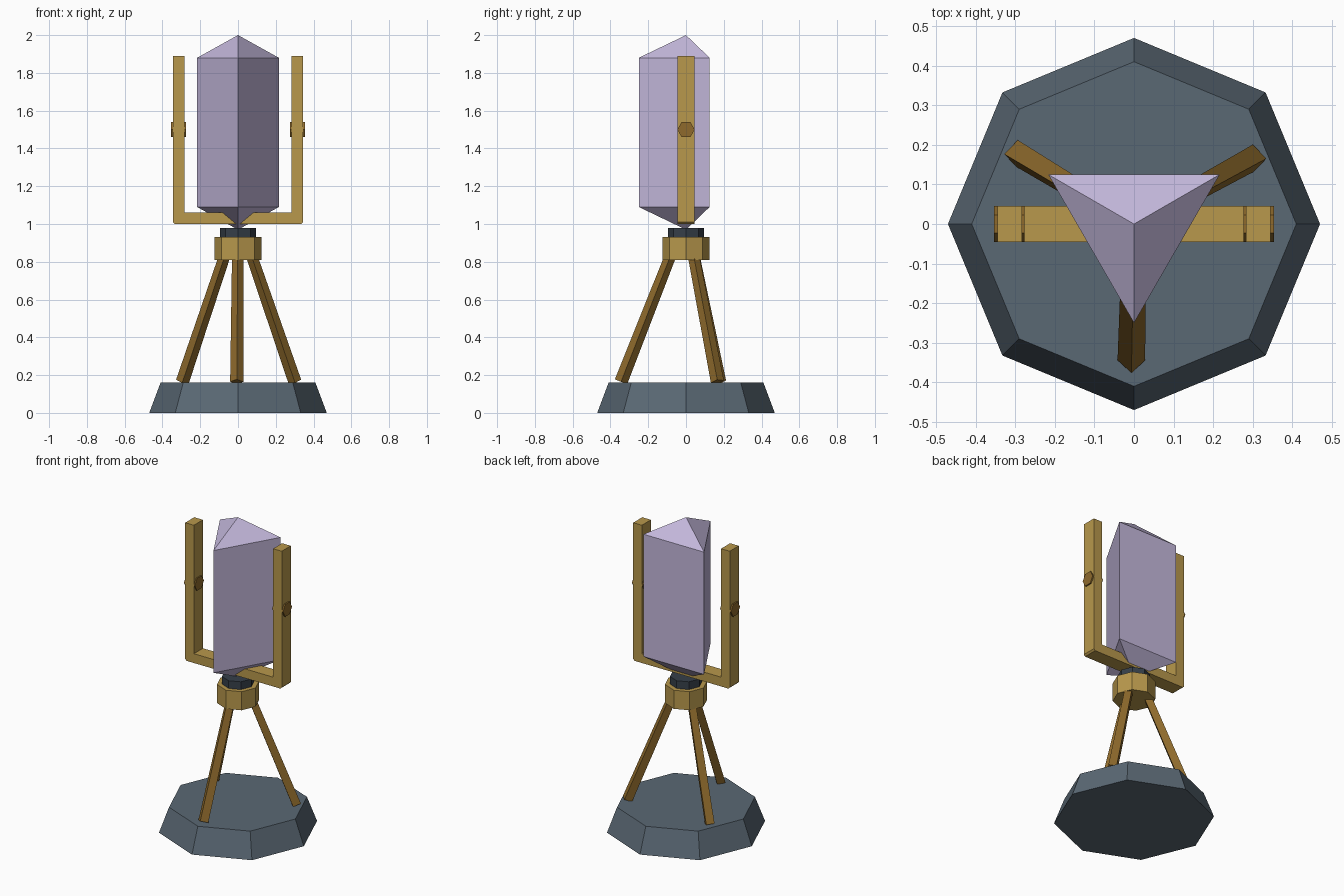
import bpy, bmesh, math
from mathutils import Vector, Matrix

if "Cube" in bpy.data.objects:
    bpy.data.objects.remove(bpy.data.objects["Cube"])


def material(name, hex_code):
    rgb = [int(hex_code[i:i + 2], 16) / 255 for i in (0, 2, 4)]
    lin = [c / 12.92 if c <= 0.04045 else ((c + 0.055) / 1.055) ** 2.4 for c in rgb]
    m = bpy.data.materials.new(name)
    m.diffuse_color = (*lin, 1)
    m.use_nodes = True
    m.node_tree.nodes["Principled BSDF"].inputs["Base Color"].default_value = m.diffuse_color
    return m


STONE = material("slate stone", "5A6874")
BRASS = material("brass", "B8984C")
BRONZE = material("dark bronze", "8E6A2C")
IRON = material("dark iron", "363F49")
CRYSTAL = material("lavender crystal", "C5B9DD")


def finish(name, bm, mat):
    bmesh.ops.recalc_face_normals(bm, faces=bm.faces)
    mesh = bpy.data.meshes.new(name)
    bm.to_mesh(mesh)
    bm.free()
    mesh.materials.append(mat)
    ob = bpy.data.objects.new(name, mesh)
    bpy.context.collection.objects.link(ob)
    return ob


def lathe(name, sides, profile, mat, start=0.0, matrix=Matrix()):
    """Flat-sided solid from (radius, height) rings; radius 0 makes a tip."""
    bm = bmesh.new()
    rings = []
    for r, z in profile:
        n = sides if r else 1
        rings.append([bm.verts.new((r * math.cos(start + math.tau * k / sides),
                                    r * math.sin(start + math.tau * k / sides), z))
                      for k in range(n)])
    for a, b in zip(rings, rings[1:]):
        for k in range(sides):
            j = (k + 1) % sides
            quad = [a[k % len(a)], a[j % len(a)], b[j % len(b)], b[k % len(b)]]
            bm.faces.new(list(dict.fromkeys(quad)))
    for ring in (rings[0], rings[-1]):
        if len(ring) > 1:
            bm.faces.new(ring)
    bm.transform(matrix)
    return finish(name, bm, mat)


def rod(name, sides, p, q, r0, r1, mat):
    p, q = Vector(p), Vector(q)
    turn = Vector((0, 0, 1)).rotation_difference(q - p).to_matrix().to_4x4()
    return lathe(name, sides, [(r0, 0), (r1, (q - p).length)], mat,
                 matrix=Matrix.Translation(p) @ turn)


# Octagonal stone base
lathe("base", 8, [(0.47, 0), (0.41, 0.16)], STONE)

# Three square tripod legs
for i in range(3):
    a = math.radians(28.9 + 120 * i)
    c, s = math.cos(a), math.sin(a)
    rod(f"tripod_leg_{i + 1}", 4, (0.344 * c, 0.344 * s, 0.165),
        (0.075 * c, 0.075 * s, 0.85), 0.035, 0.03, BRONZE)

# Collar and pivot on top of the tripod
lathe("collar", 8, [(0.125, 0.81), (0.125, 0.93)], BRASS)
lathe("pivot", 8, [(0.095, 0.93), (0.095, 0.98)], IRON)

# U-shaped holder extruded from its front outline
outline = [(0.345, 1.89), (0.283, 1.89), (0.283, 1.06)]
outline = [(0.335, 1.0), (0.345, 1.01)] + outline
outline += [(-x, z) for x, z in reversed(outline)]
bm = bmesh.new()
face = bm.faces.new([bm.verts.new((x, -0.046, z)) for x, z in outline])
ext = bmesh.ops.extrude_face_region(bm, geom=[face])
bmesh.ops.translate(bm, vec=(0, 0.092, 0),
                    verts=[v for v in ext["geom"] if isinstance(v, bmesh.types.BMVert)])
finish("holder_fork", bm, BRASS)

# Hexagonal bolts through both arms (points facing front and back)
for side, label in ((-1, "left"), (1, "right")):
    lathe(f"{label}_bolt", 6, [(0.046, 0.276), (0.046, 0.354)], BRONZE, start=math.pi / 2,
          matrix=Matrix.Translation((0, 0, 1.5)) @ Matrix.Rotation(side * math.pi / 2, 4, 'Y'))

# Three-sided crystal with pointed ends, one edge facing front
lathe("crystal", 3, [(0, 0.97), (0.25, 1.09), (0.25, 1.88), (0, 2.0)],
      CRYSTAL, start=-math.pi / 2)
